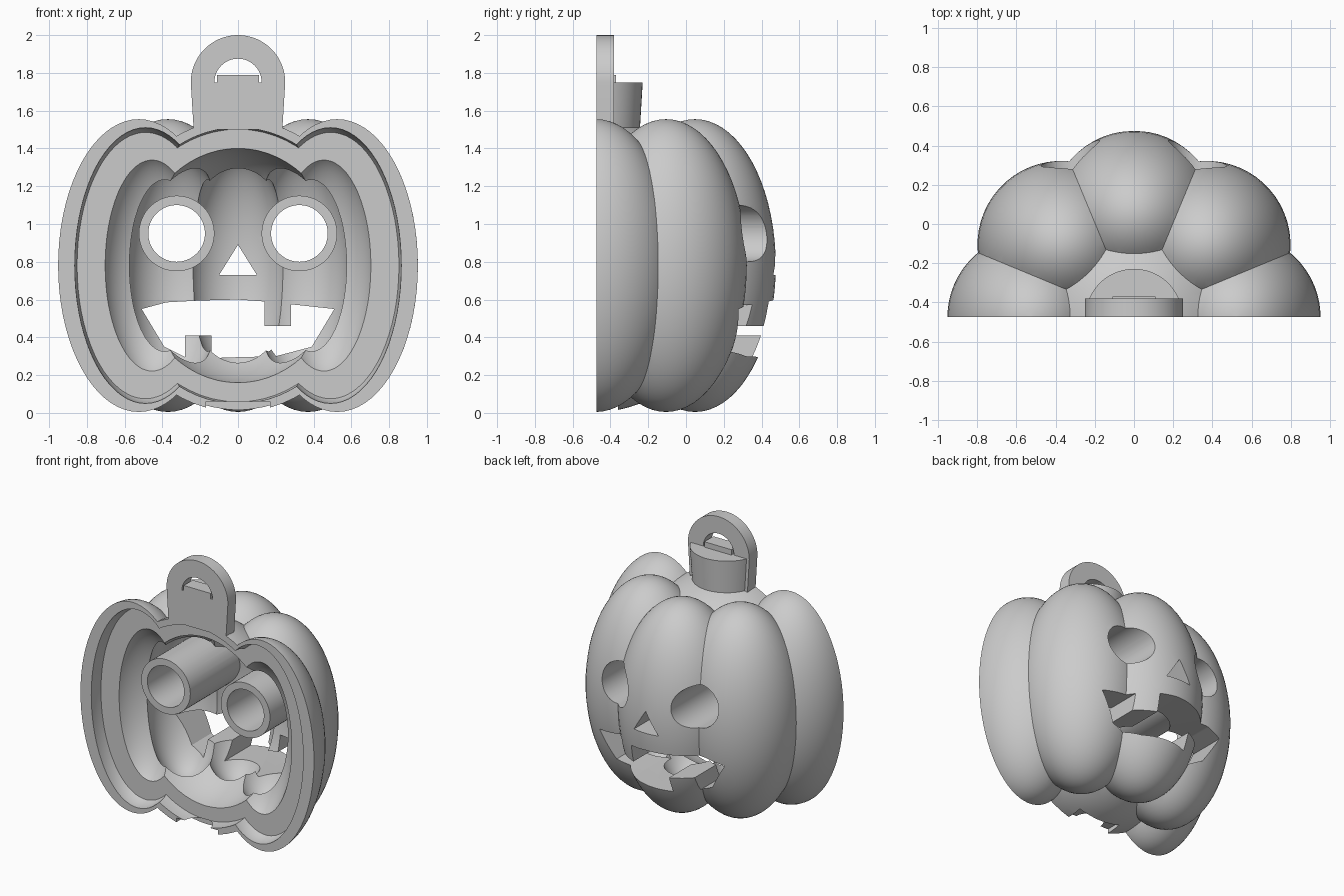
import bpy, bmesh, math
from mathutils import Matrix

cube = bpy.data.objects.get("Cube")
if cube:
    bpy.data.objects.remove(cube, do_unlink=True)

BACK = -0.475     # flat open plane
CENTRE = -0.477   # axis of the lobes, just behind the open plane
STEP = -0.38      # depth of the rim recess
MID = 0.78        # height of the widest point

grey = bpy.data.materials.new("plain grey")
grey.use_nodes = True
grey.diffuse_color = (0.6, 0.6, 0.6, 1)
grey.node_tree.nodes["Principled BSDF"].inputs["Base Color"].default_value = (0.6, 0.6, 0.6, 1)


def make(name, bm):
    bmesh.ops.recalc_face_normals(bm, faces=bm.faces)
    mesh = bpy.data.meshes.new(name)
    bm.to_mesh(mesh)
    bm.free()
    mesh.materials.append(grey)
    obj = bpy.data.objects.new(name, mesh)
    bpy.context.collection.objects.link(obj)
    return obj


def ellipsoid(name, x, y, radius, half_height, turn):
    bm = bmesh.new()
    bmesh.ops.create_uvsphere(bm, u_segments=56, v_segments=36, radius=1)
    place = Matrix.Translation((x, y, MID)) @ Matrix.Rotation(turn, 4, 'Z')
    bm.transform(place @ Matrix.Diagonal((radius, radius, half_height, 1)))
    return make(name, bm)


def prism(name, points, y0, y1):
    """Extrude an (x, z) outline along y."""
    bm = bmesh.new()
    face = bm.faces.new([bm.verts.new((x, y0, z)) for x, z in points])
    side = bmesh.ops.extrude_face_region(bm, geom=[face])["geom"]
    moved = [v for v in side if isinstance(v, bmesh.types.BMVert)]
    bmesh.ops.translate(bm, verts=moved, vec=(0, y1 - y0, 0))
    # the starting face must remain as the near cap
    if not any(all(abs(v.co.y - y0) < 1e-6 for v in f.verts) for f in bm.faces):
        bm.faces.new([v for v in bm.verts if v not in moved])
    return make(name, bm)


def box(name, x, z0, z1, y0, y1):
    return prism(name, [(-x, z0), (x, z0), (x, z1), (-x, z1)], y0, y1)


def arc(x, z, radius, sweep, steps):
    turns = [sweep * i / steps for i in range(steps)]
    return [(x + radius * math.cos(a), z + radius * math.sin(a)) for a in turns]


def combine(obj, other, operation):
    """Apply a boolean and drop the operand."""
    mod = obj.modifiers.new("cut", 'BOOLEAN')
    mod.operation, mod.solver, mod.object = operation, 'EXACT', other
    graph = bpy.context.evaluated_depsgraph_get()
    mesh = bpy.data.meshes.new_from_object(obj.evaluated_get(graph))
    obj.modifiers.clear()
    obj.data = mesh
    bpy.data.objects.remove(other, do_unlink=True)


def lobed_body(name, reach, radius, half, hub_radius, hub_half):
    """Round hub joined with a half circle of upright lobes."""
    body = ellipsoid(name, 0, CENTRE, hub_radius, hub_half, 0.03)
    for i in range(5):
        a = math.pi * i / 4
        lobe = ellipsoid("lobe", reach * math.cos(a), CENTRE + reach * math.sin(a), radius, half, a + 0.05)
        combine(body, lobe, 'UNION')
    return body


# Outer body, rim recess and hollow inside
shell = lobed_body("pumpkin_shell", 0.525, 0.428, 0.775, 0.70, 0.775)
combine(shell, box("open_side", 2, -1, 3, -3, BACK), 'DIFFERENCE')
recess = lobed_body("recess", 0.49, 0.375, 0.73, 0.645, 0.73)
combine(recess, box("recess_depth", 2, -1, 3, STEP, 3), 'DIFFERENCE')
hollow = lobed_body("hollow", 0.455, 0.267, 0.6, 0.553, 0.63)

# Eye tubes stay solid inside the hollow
for side in (-1, 1):
    tube = prism("eye_tube", arc(side * 0.325, 0.95, 0.2, math.tau, 64), STEP + 0.003, 1)
    combine(hollow, tube, 'DIFFERENCE')
combine(shell, hollow, 'DIFFERENCE')
combine(shell, recess, 'DIFFERENCE')

# Eyes, nose, toothed mouth and bottom notch
for side in (-1, 1):
    hole = prism("eye_hole", arc(side * 0.325, 0.95, 0.15, math.tau, 64), -1, 1)
    combine(shell, hole, 'DIFFERENCE')
combine(shell, prism("nose", [(-0.1, 0.73), (0.1, 0.73), (0, 0.89)], -0.05, 1), 'DIFFERENCE')
mouth = [(-0.51, 0.55), (-0.38, 0.585), (-0.2, 0.595), (0, 0.6), (0.14, 0.59),
         (0.14, 0.46), (0.28, 0.46), (0.28, 0.575), (0.51, 0.55),
         (0.39, 0.35), (0.2, 0.3), (0, 0.295), (-0.14, 0.29),
         (-0.14, 0.41), (-0.28, 0.41), (-0.28, 0.295), (-0.39, 0.35)]
combine(shell, prism("mouth", mouth, -0.05, 1), 'DIFFERENCE')
combine(shell, box("notch", 0.17, -0.2, 0.06, -1, -0.36), 'DIFFERENCE')

# Half round stem
bm = bmesh.new()
bmesh.ops.create_cone(bm, cap_ends=True, segments=64, radius1=0.233, radius2=0.248, depth=0.25)
bm.transform(Matrix.Translation((0, CENTRE, 1.625)) @ Matrix.Rotation(0.04, 4, 'Z'))
stem = make("stem", bm)
combine(stem, box("stem_half", 1, 1, 2, -1, BACK + 0.002), 'DIFFERENCE')

# Hanging plate with a half round hole, and a narrow sill in it
outline = arc(0, 1.75, 0.25, math.pi, 40) + [(-0.25, 1.75), (-0.235, 1.505), (0.235, 1.505)]
plate = prism("hanger_plate", outline, BACK, STEP)
opening = arc(0, 1.75, 0.125, math.pi, 32) + [(-0.125, 1.75)]
combine(plate, prism("hanger_hole", opening, -1, 1), 'DIFFERENCE')
sill = box("hole_sill", 0.11, 1.74, 1.79, BACK, -0.37)

# Smooth curves, sharp creases
for obj in (shell, stem, plate, sill):
    bpy.ops.object.select_all(action='DESELECT')
    obj.select_set(True)
    bpy.context.view_layer.objects.active = obj
    bpy.ops.object.shade_smooth_by_angle(angle=math.radians(25))
